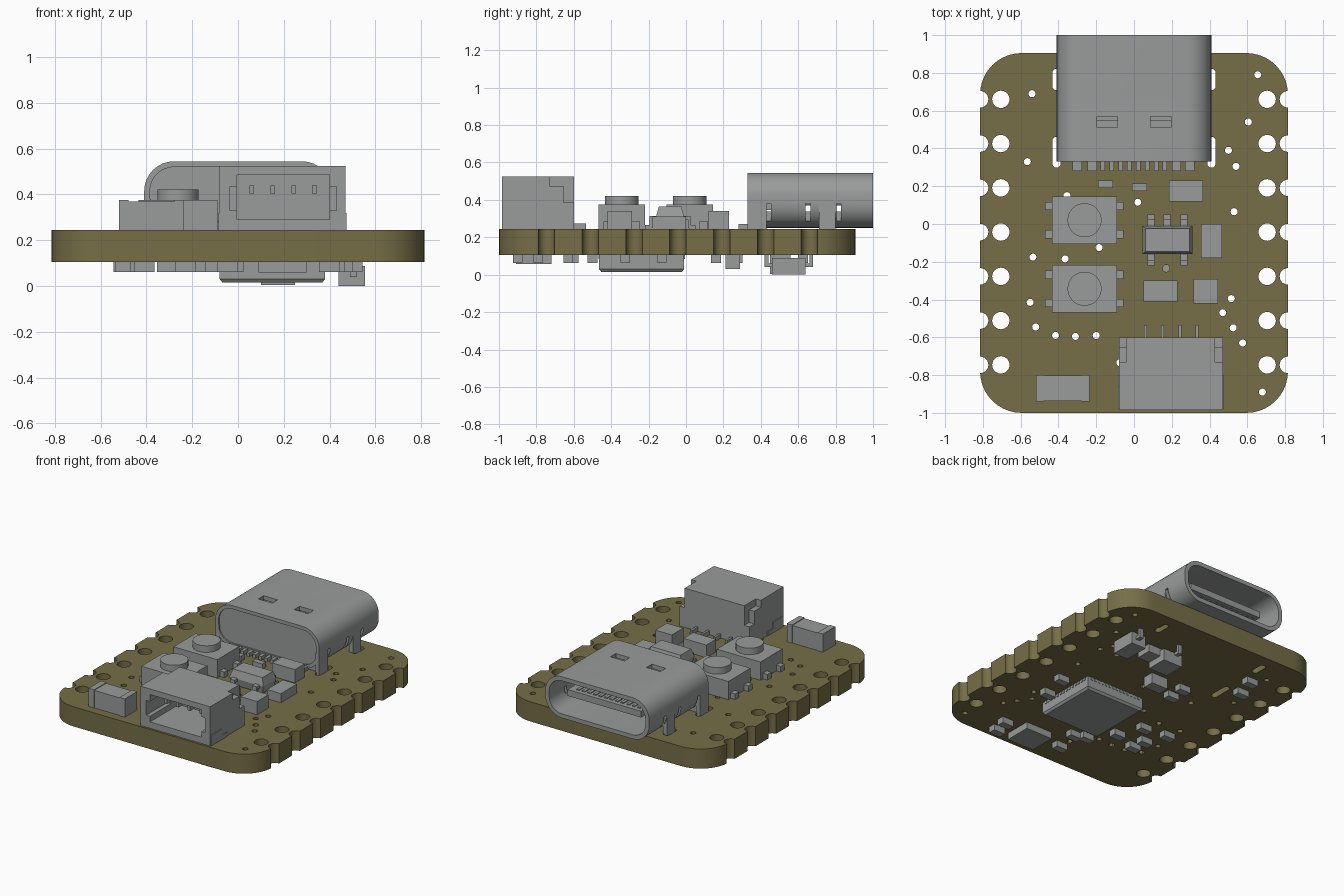
import bpy, bmesh, math
from mathutils import Vector

if "Cube" in bpy.data.objects:
    bpy.data.objects.remove(bpy.data.objects["Cube"])


def material(name, rgb):
    m = bpy.data.materials.new(name)
    m.diffuse_color = (*rgb, 1)
    m.use_nodes = True
    m.node_tree.nodes["Principled BSDF"].inputs["Base Color"].default_value = m.diffuse_color
    return m


OLIVE = material("olive board", (0.18, 0.157, 0.064))
GREY = material("component grey", (0.32, 0.33, 0.33))
TOP, BOT = 0.245, 0.105


def finish(name, bm, mat, smooth=False):
    bmesh.ops.recalc_face_normals(bm, faces=bm.faces[:])
    me = bpy.data.meshes.new(name)
    bm.to_mesh(me)
    bm.free()
    ob = bpy.data.objects.new(name, me)
    bpy.context.collection.objects.link(ob)
    me.materials.append(mat)
    if smooth:
        shade(ob)
    return ob


def activate(ob):
    bpy.ops.object.select_all(action='DESELECT')
    ob.select_set(True)
    bpy.context.view_layer.objects.active = ob


def shade(ob):
    activate(ob)
    bpy.ops.object.shade_smooth_by_angle(angle=math.radians(30))


def rounded(x0, x1, y0, y1, r, n=8):
    """Outline of a rounded rectangle."""
    pts = []
    for k, (cx, cy) in enumerate([(x1 - r, y1 - r), (x0 + r, y1 - r),
                                  (x0 + r, y0 + r), (x1 - r, y0 + r)]):
        for i in range(n + 1):
            a = math.pi / 2 * (k + i / n)
            pts.append((cx + r * math.cos(a), cy + r * math.sin(a)))
    return pts


def add_prism(bm, pts, lo, hi, axis='z'):
    place = (lambda p, h: (p[0], p[1], h)) if axis == 'z' else (lambda p, h: (p[0], h, p[1]))
    rings = [[bm.verts.new(place(p, h)) for p in pts] for h in (lo, hi)]
    bm.faces.new(rings[0])
    bm.faces.new(rings[1])
    for i in range(len(pts)):
        j = (i + 1) % len(pts)
        bm.faces.new((rings[0][i], rings[0][j], rings[1][j], rings[1][i]))
    bmesh.ops.remove_doubles(bm, verts=rings[0] + rings[1], dist=1e-5)


def add_box(bm, x0, x1, y0, y1, z0, z1, top_in=0.0, bot_in=0.0):
    rect = lambda d, z: [bm.verts.new(p) for p in
                         ((x0 + d, y0 + d, z), (x1 - d, y0 + d, z),
                          (x1 - d, y1 - d, z), (x0 + d, y1 - d, z))]
    a, b = rect(bot_in, z0), rect(top_in, z1)
    bm.faces.new(a)
    bm.faces.new(b)
    for i in range(4):
        j = (i + 1) % 4
        bm.faces.new((a[i], a[j], b[j], b[i]))


def boxes(name, items, mat=GREY):
    bm = bmesh.new()
    for it in items:
        add_box(bm, *it)
    return finish(name, bm, mat)


def cut(ob, bm):
    cutter = finish("cutter", bm, ob.data.materials[0])
    cutter.hide_render = True
    mod = ob.modifiers.new("cut", 'BOOLEAN')
    mod.operation, mod.solver, mod.object = 'DIFFERENCE', 'EXACT', cutter
    activate(ob)
    bpy.ops.object.modifier_apply(modifier=mod.name)
    bpy.data.objects.remove(cutter)


# Circuit board with pin holes, edge notches, vias and mounting slots
bm = bmesh.new()
add_prism(bm, rounded(-0.815, 0.815, -1, 0.905, 0.22, 10), BOT, TOP)
board = finish("board", bm, OLIVE)
bm = bmesh.new()


def hole(x, y, r, n=6, h=0.0):
    add_prism(bm, rounded(x - r, x + r, y - r - h, y + r + h, r, n), 0.0, 0.35)


for s in (-1, 1):
    for i in range(7):
        y = 0.66 - 0.2343 * i
        hole(s * 0.705, y, 0.046)
        hole(s * 0.815, y, 0.044)
    hole(s * 0.41, 0.765, 0.022, 4, 0.035)
    hole(s * 0.41, 0.38, 0.022, 4, 0.06)
for x, y in [(-.54, .69), (.655, .79), (.605, .54), (.5, .39), (.54, .305), (.53, .065),
             (.02, .115), (-.185, -.125), (-.365, -.185), (-.535, -.175), (-.55, -.415),
             (-.52, -.545), (-.415, -.59), (-.31, -.595), (-.2, -.59), (.515, -.395),
             (.47, -.47), (.525, -.55), (.575, -.63), (.68, -.89), (-.565, .33),
             (.17, -.235), (-.355, .15), (-.075, -.735)]:
    hole(x, y, 0.019, 3)
cut(board, bm)
shade(board)

# Port shell: rounded tube, open at the rear edge of the board
bm = bmesh.new()
add_prism(bm, rounded(-0.41, 0.41, 0.25, 0.545, 0.13), 0.33, 1.0, 'y')
shell = finish("port_shell", bm, GREY)
bm = bmesh.new()
add_prism(bm, rounded(-0.38, 0.38, 0.28, 0.515, 0.10), 0.42, 1.05, 'y')
add_prism(bm, rounded(-0.385, 0.385, 0.275, 0.52, 0.105), 0.30, 0.34, 'y')
cut(shell, bm)
bm = bmesh.new()
for s in (-1, 1):
    add_box(bm, s * 0.142 - 0.055, s * 0.142 + 0.055, 0.51, 0.57, 0.505, 0.6)
    for y in (0.43, 0.64, 0.805):
        add_box(bm, s * 0.40 - 0.03, s * 0.40 + 0.03, y, y + 0.025, 0.2, 0.38)
cut(shell, bm)
shade(shell)

# Port legs, rear wall foot, tongue and contacts
legs = []
for s in (-1, 1):
    for y0, y1 in ((0.33, 0.43), (0.71, 0.80)):
        legs.append((s * 0.395 - 0.015, s * 0.395 + 0.015, y0, y1, 0.14, 0.38))
boxes("port_legs", legs)
boxes("port_back_foot", [(-0.385, 0.385, 0.345, 0.42, 0.245, 0.32)])
boxes("port_tongue", [(-0.29, 0.29, 0.40, 0.92, 0.375, 0.42),
                      (-0.33, 0.33, 0.40, 0.55, 0.345, 0.45)])
boxes("port_contacts", [(-0.25 + 0.0436 * i - 0.011, -0.25 + 0.0436 * i + 0.011, 0.55, 0.89, 0.369, 0.426)
                        for i in range(12)])
pins = [(x, 0.025) for x in (-0.30, -0.22, 0.225, 0.295)] + [(-0.165 + 0.047 * i, 0.012) for i in range(8)]
boxes("port_pins", [(x - w, x + w, 0.28, 0.36, TOP, 0.27) for x, w in pins])

# Cable socket with a front opening, side grooves and stepped rear corners
socket = boxes("cable_socket", [(-0.08, 0.47, -0.985, -0.6, TOP, 0.525)])
bm = bmesh.new()
add_box(bm, -0.005, 0.40, -1.05, -0.66, 0.29, 0.485)
cut(socket, bm)
bm = bmesh.new()
for x0, x1 in ((-0.035, 0.05), (0.35, 0.43)):
    add_box(bm, x0, x1, -1.05, -0.75, 0.33, 0.435)
cut(socket, bm)
for y0, z0 in ((-0.73, 0.475), (-0.655, 0.385)):
    bm = bmesh.new()
    for x in (-0.08, 0.47):
        add_box(bm, x - 0.04, x + 0.04, y0, -0.5, z0, 0.6)
    cut(socket, bm)
lead_x = [0.06 + 0.0915 * i for i in range(4)]
boxes("socket_pins", [(x - 0.01, x + 0.01, -0.90, -0.65, 0.405, 0.44) for x in lead_x])
boxes("socket_leads", [(x - 0.008, x + 0.008, -0.61, -0.535, TOP, 0.275) for x in lead_x])
boxes("socket_tabs", [(x - 0.005, x + 0.005, y0, y1, TOP, z) for x in (-0.08, 0.47)
                      for y0, y1, z in ((-0.98, -0.86, 0.32), (-0.86, -0.80, 0.275))])

# Push buttons
for i, y in enumerate((0.02, -0.343)):
    boxes(f"button_body_{i}", [(-0.435, -0.09, y - 0.125, y + 0.125, TOP, 0.375)])
    boxes(f"button_feet_{i}", [(x - 0.035, x + 0.035, y + s * 0.075 - 0.022, y + s * 0.075 + 0.022, TOP, 0.285)
                               for x in (-0.435, -0.09) for s in (-1, 1)])
    bm = bmesh.new()
    add_prism(bm, rounded(-0.352, -0.172, y - 0.09, y + 0.09, 0.09), 0.37, 0.422)
    finish(f"button_cap_{i}", bm, GREY, True)

# Corner component with end caps
boxes("corner_component", [(-0.48, -0.275, -0.937, -0.803, TOP, 0.37)])
boxes("corner_component_ends", [(-0.52, -0.478, -0.94, -0.80, TOP, 0.375),
                                (-0.277, -0.235, -0.94, -0.80, TOP, 0.375)])

# Plain components on the upper side
boxes("upper_components", [
    (.185, .365, .12, .23, TOP, .34), (.355, .465, -.18, 0, TOP, .31),
    (.05, .23, -.41, -.30, TOP, .335), (.315, .445, -.42, -.29, TOP, .34),
    (-.19, -.11, .19, .23, TOP, .28), (-.01, .07, .175, .215, TOP, .28)])

# Regulator chip with bent leads
boxes("regulator_body", [(.045, .31, -.16, -.01, .31, .365, .015, 0),
                         (.045, .31, -.16, -.01, .255, .31, 0, .012)])
leads = []
for x in (0.09, 0.175, 0.265):
    for s in (-1, 1):
        if s < 0 and x == 0.175:
            continue
        for d0, d1, z0, z1 in ((0.07, 0.105, .295, .315), (0.095, 0.11, .25, .315), (0.10, 0.135, TOP, .265)):
            a, b = sorted((-0.085 + s * d0, -0.085 + s * d1))
            leads.append((x - 0.018, x + 0.018, a, b, z0, z1))
boxes("regulator_leads", leads)

# Main processor on the underside, with edge pads
boxes("processor", [(-.08, .38, -.465, -.01, .03, BOT), (-.08, .38, -.465, -.01, .015, .03, 0, .012)])
pads = []
for i in range(14):
    t = -0.195 + 0.03 * i
    for s in (-1, 1):
        px, py = 0.15 + s * 0.23, -0.2375 + s * 0.2275
        pads.append((0.15 + t - .008, 0.15 + t + .008, py - .004, py + .004, .085, BOT))
        pads.append((px - .004, px + .004, -0.2375 + t - .008, -0.2375 + t + .008, .085, BOT))
boxes("processor_pads", pads)

# Taller underside components and their leads
boxes("under_tall_components", [(.44, .555, .46, .64, 0.0, .088), (.10, .25, .45, .60, .005, .09),
                                (.21, .345, .45, .56, .05, BOT), (-.04, .09, .21, .29, .03, BOT)])
boxes("under_leads", [(x - .015, x + .015, y0, y1, z0, z1) for x in (.505, .18)
                      for y0, y1, z0, z1 in ((.64, .67, .04, .06), (.66, .68, .04, BOT),
                                             (.42, .46, .04, .06), (.42, .44, .04, BOT))])

# Flash chip and small chips on the underside
boxes("memory_chip", [(.09, .30, -.91, -.72, .058, BOT)])
small = [(.5, -.13), (.455, -.325), (.42, -.79), (.40, -.90), (-.045, -.8), (-.02, -.63),
         (-.1, -.6), (-.23, -.44), (-.41, -.5), (-.425, -.4), (-.31, -.27), (-.49, -.25),
         (-.18, .16), (-.18, .275), (-.5, .48), (-.455, .625)]
boxes("under_small_chips", [(x - .045, x + .045, y - .026, y + .026, .062, BOT) for x, y in small])
